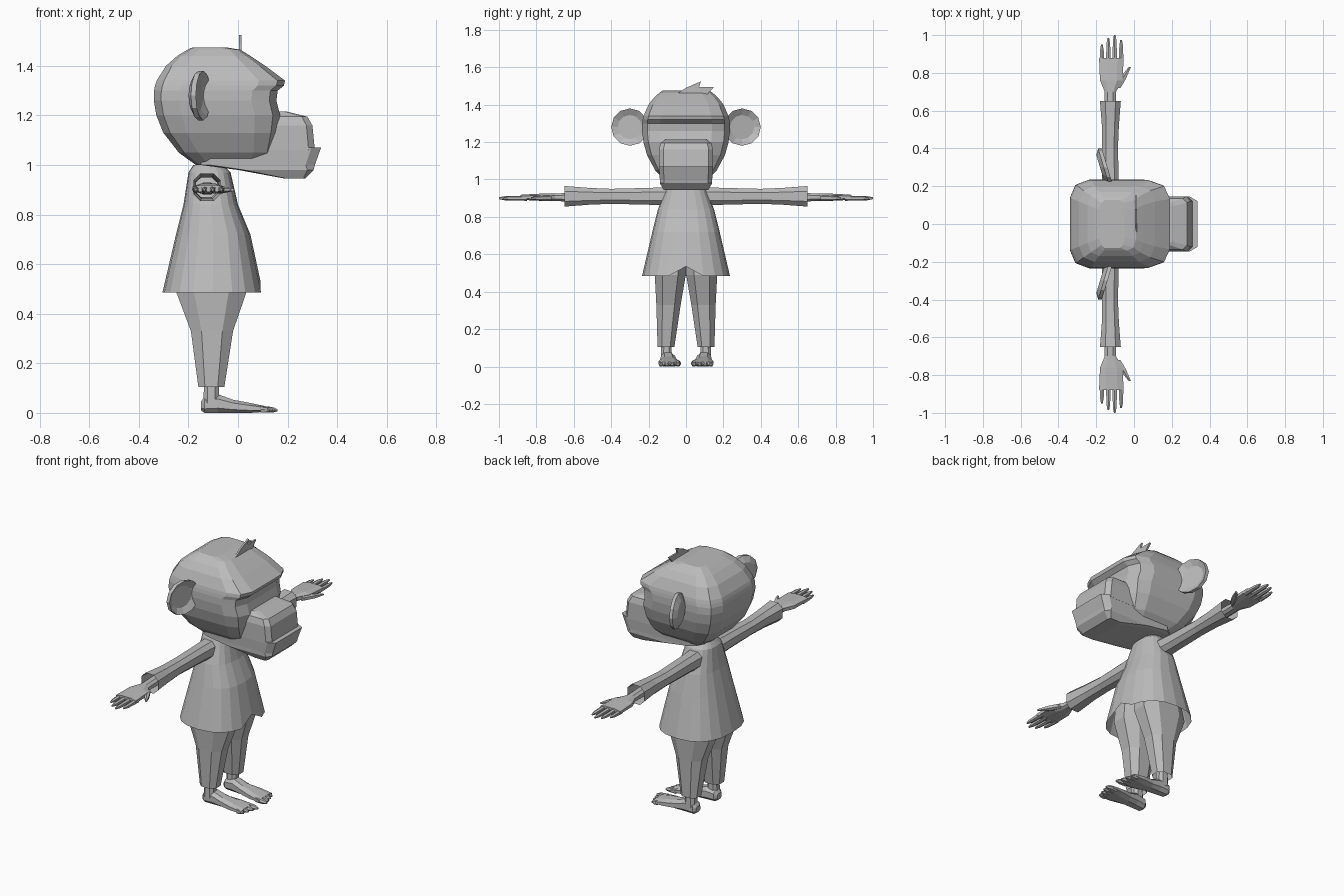
import bpy
import bmesh
from math import cos, sin, sqrt, tau, copysign

cube = bpy.data.objects.get("Cube")
if cube:
    bpy.data.objects.remove(cube)

grey = bpy.data.materials.new("plain_grey")
grey.use_nodes = True
grey.diffuse_color = (.5, .5, .5, 1)
shader = grey.node_tree.nodes["Principled BSDF"]
shader.inputs["Base Color"].default_value = grey.diffuse_color


def loft(name, rings, cap_start=True, cap_end=True):
    """Skin equal rings of points with quads, capping either end."""
    bm = bmesh.new()
    rows = [[bm.verts.new(point) for point in ring] for ring in rings]
    for row, following in zip(rows, rows[1:]):
        for i in range(len(row)):
            bm.faces.new((row[i - 1], row[i], following[i], following[i - 1]))
    if cap_start:
        bm.faces.new(rows[0])
    if cap_end:
        bm.faces.new(rows[-1])
    bmesh.ops.recalc_face_normals(bm, faces=bm.faces)
    mesh = bpy.data.meshes.new(name)
    bm.to_mesh(mesh)
    bm.free()
    mesh.materials.append(grey)
    part = bpy.data.objects.new(name, mesh)
    bpy.context.collection.objects.link(part)
    return part


def rounded_outline(corners, roundness, phase):
    """A polygon within a unit square: low roundness is boxy, one is a circle."""
    outline = []
    for i in range(corners):
        angle = tau * (i + phase) / corners
        outline.append([copysign(abs(c) ** roundness, c) for c in (cos(angle), sin(angle))])
    reach = max(max(point) for point in outline)
    return [(u / reach, v / reach) for u, v in outline]


def tube(name, axis, stations, centre=0, lean=0, side=1, corners=8,
         roundness=.8, phase=.5, **caps):
    """Loft along an axis; a station is position, low, high and half width."""
    outline = rounded_outline(corners, roundness, phase)
    start = stations[0][0]
    rings = []
    for along, low, high, half in stations:
        middle = centre + lean * (along - start)
        ring = []
        for u, v in outline:
            p = (low + high + u * (high - low)) / 2
            q = middle + v * half
            x, y, z = {"x": (along, q, p), "y": (p, along, q), "z": (p, q, along)}[axis]
            ring.append((x, y * side, z))
        rings.append(ring)
    return loft(name, rings, **caps)


# Skull: round at the back and sides, with a brow overhanging the eye recess
face_profile = [(1, .1), (1.05, .14), (1.13, .16), (1.2, .17), (1.26, .155), (1.3, .16),
                (1.32, .185), (1.34, .19), (1.4, .11), (1.44, .05), (1.465, .01), (1.475, -.05)]
skull = []
for height, front in face_profile:
    rise = height - 1.28
    bulge = sqrt(1 - .75 * (rise / (.2 if rise > 0 else .28)) ** 2)
    skull.append((height, -.34 * bulge, front, .235 * bulge))
tube("head", "z", skull, corners=12, roundness=.4)

# Muzzle with a jutting lower jaw
tube("upper_muzzle", "z", [(1.06, 0, .31, .145), (1.16, 0, .3, .145),
                           (1.195, 0, .28, .135), (1.215, 0, .2, .11)], roundness=.2)
tube("lower_jaw", "z", [(.945, .19, .27, .12), (.98, 0, .305, .14),
                        (1, -.15, .31, .14), (1.07, -.15, .335, .145)], roundness=.2)

# Hair tuft
tuft = [(-.06, 1.45), (0, 1.49), (.08, 1.525), (.07, 1.495), (.15, 1.495), (.1, 1.44)]
loft("hair_tuft", [[(x, y, z) for y, z in tuft] for x in (.005, .015)])

# Shirt, open at the hem, with a notch cut into the front
shirt = tube("shirt", "z", [(.485, -.305, .1, .235), (.72, -.25, .05, .18),
                            (.84, -.22, 0, .15), (.97, -.2, -.03, .1),
                            (1, -.18, -.06, .07)],
             corners=20, phase=0, cap_start=False)
notch = shirt.data.vertices[0]
notch.co.z += .05
notch.co.x -= .01
tube("neck", "z", [(.97, -.17, -.08, .045), (1.02, -.17, -.08, .045)])

for label, side in (("left", 1), ("right", -1)):
    # Cupped ear, swept backwards
    ear = []
    for scale, shift in ((.065, 0), (.1, .02), (.1, 0), (.065, -.02)):
        ear.append([(-.16 - u * scale * .3 + shift, (.3 + u * scale) * side, 1.28 + v * scale)
                    for u, v in rounded_outline(12, 1, 0)])
    loft(label + "_ear", ear)

    # Sleeve with an open cuff
    tube(label + "_sleeve", "y", [(.06, -.175, -.07, .05), (.2, -.17, -.08, .045),
                                  (.4, -.17, -.085, .04), (.52, -.17, -.08, .045),
                                  (.65, -.18, -.07, .055)],
         centre=.91, side=side, cap_end=False)

    # Hand with four fingers and a thumb
    tube(label + "_hand", "y", [(.58, -.155, -.095, .025), (.7, -.155, -.095, .02),
                                (.76, -.18, -.06, .02), (.88, -.185, -.055, .014)],
         centre=.905, side=side)
    for i, (finger, tip) in enumerate((("little", .95), ("ring", .985),
                                       ("middle", 1), ("index", .975))):
        x = -.17 + i * .034
        tube(f"{label}_{finger}_finger", "y",
             [(y, x - half, x + half, half)
              for y, half in ((.85, .014), (tip - .03, .011), (tip, .005))],
             centre=.9, side=side, corners=6)
    tube(label + "_thumb", "y", [(.72, -.1, -.07, .014), (.77, -.08, -.04, .014),
                                 (.83, -.03, -.016, .006)],
         centre=.9, side=side, corners=6)

    # Trouser leg with an open cuff
    tube(label + "_trouser_leg", "z", [(.105, -.16, -.055, .045), (.33, -.19, -.02, .065),
                                       (.49, -.25, .035, .083), (.6, -.23, .03, .08)],
         centre=.107, lean=-.06, side=side, cap_start=False)

    # Ankle, foot and toes
    tube(label + "_ankle", "z", [(.04, -.14, -.075, .03), (.16, -.135, -.08, .026)],
         centre=.105, side=side)
    tube(label + "_foot", "x", [(-.15, .01, .045, .02), (-.135, 0, .065, .034),
                                (-.08, 0, .075, .038), (-.02, 0, .053, .043),
                                (.05, 0, .04, .056), (.12, .005, .025, .06)],
         centre=.1, lean=-.05, side=side)
    for i in range(4):
        reach = .16 - i * .01
        tube(f"{label}_toe_{i + 1}", "x", [(.09, 0, .03, .015), (reach - .02, 0, .025, .014),
                                           (reach, .005, .015, .007)],
             centre=.043 + i * .03, side=side, corners=6)
